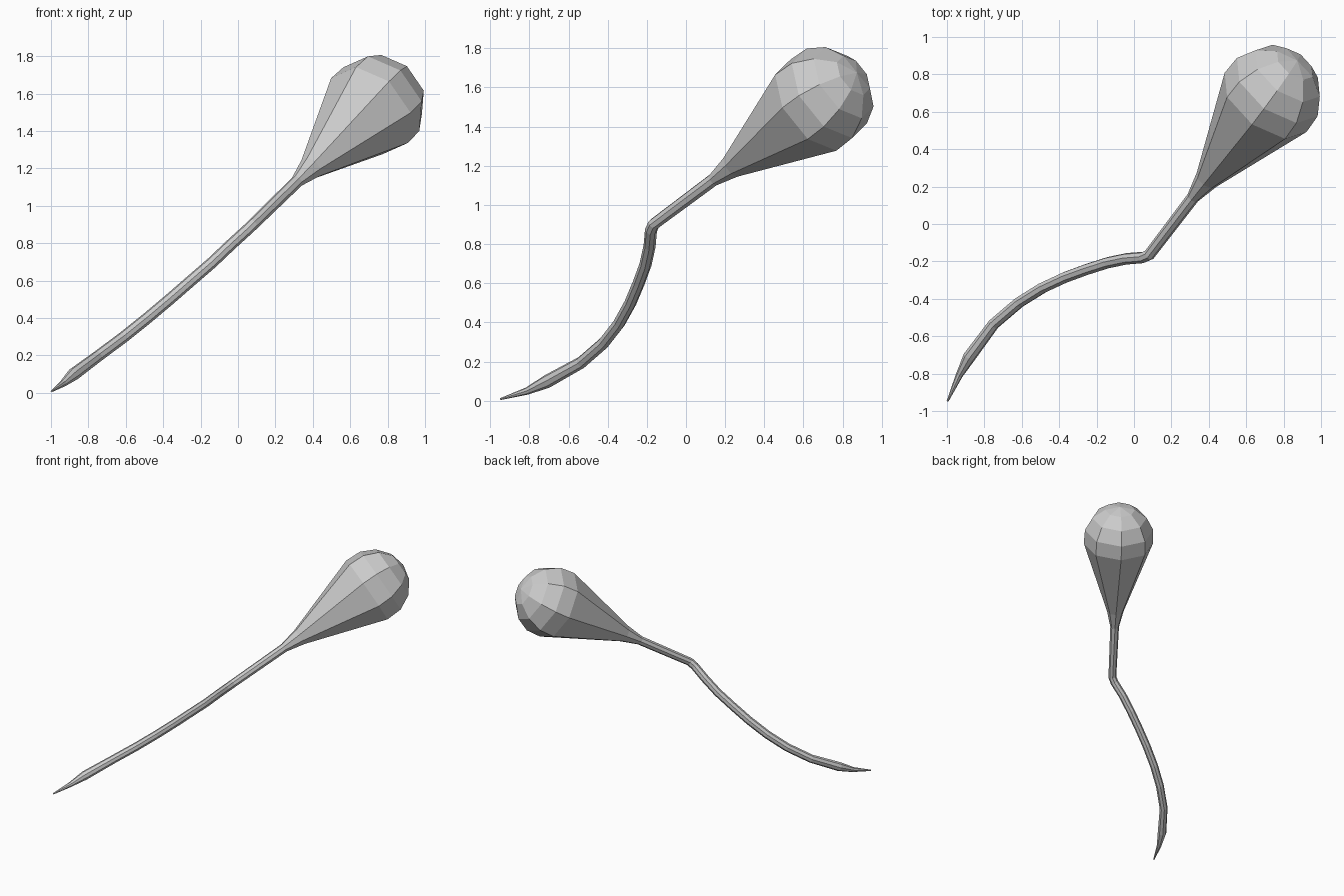
import bpy, bmesh, math
from mathutils import Vector

if "Cube" in bpy.data.objects:
    bpy.data.objects.remove(bpy.data.objects["Cube"])

SIDES = 8
JOINT = Vector((0.07, -0.18, 0.89))
AXIS = Vector((0.522, 0.684, 0.51)).normalized()

# Head and stem: rings along a straight axis as (distance, radius)
profile = []
for i in range(4):
    a = math.radians(64.8 - 25.13 * i)
    profile.append((1.265 + 0.275 * math.sin(a), 0.275 * math.cos(a)))
profile += [(0.61, 0.065), (0.47, 0.034), (0.022, 0.031)]
rings = [(JOINT + AXIS * t, r) for t, r in profile]
tip = JOINT + AXIS * 1.54

# Tail: curved path from the joint down to the pointed end
tail = [(0.048, -0.179, 0.87), (-0.04, -0.186, 0.79), (-0.14, -0.207, 0.695),
        (-0.25, -0.242, 0.60), (-0.365, -0.284, 0.50), (-0.49, -0.342, 0.395),
        (-0.615, -0.42, 0.295), (-0.75, -0.535, 0.195), (-0.88, -0.71, 0.098),
        (-0.935, -0.81, 0.05), (-0.997, -0.948, 0.008)]
radii = [0.031] * 8 + [0.034, 0.019, 0.005]
rings += [(Vector(p), r) for p, r in zip(tail, radii)]


def sweep(name, rings, start_tip, u):
    """Skin a row of rings, carrying the roll along the path."""
    bm = bmesh.new()
    prev = None
    pole = bm.verts.new(start_tip)
    n = len(rings)
    for i, (c, r) in enumerate(rings):
        before = rings[max(i - 1, 0)][0]
        after = rings[min(i + 1, n - 1)][0]
        d = ((c - before).normalized() + (after - c).normalized()).normalized()
        u = (u - d * u.dot(d)).normalized()
        v = d.cross(u)
        loop = []
        for k in range(SIDES):
            a = math.tau * k / SIDES - math.radians(3)
            loop.append(bm.verts.new(c + (u * math.cos(a) + v * math.sin(a)) * r))
        for k in range(SIDES):
            j = (k + 1) % SIDES
            if prev is None:
                bm.faces.new((pole, loop[j], loop[k]))
            else:
                bm.faces.new((prev[k], prev[j], loop[j], loop[k]))
        prev = loop
    bm.faces.new(prev)
    bmesh.ops.recalc_face_normals(bm, faces=bm.faces)
    mesh = bpy.data.meshes.new(name)
    bm.to_mesh(mesh)
    bm.free()
    obj = bpy.data.objects.new(name, mesh)
    bpy.context.collection.objects.link(obj)
    return obj


# One continuous skin: rounded bulb, stem, bent joint and tapering tail
sweep("bulb_with_tail", rings, tip, AXIS.cross(Vector((0, 0, 1))).normalized())
